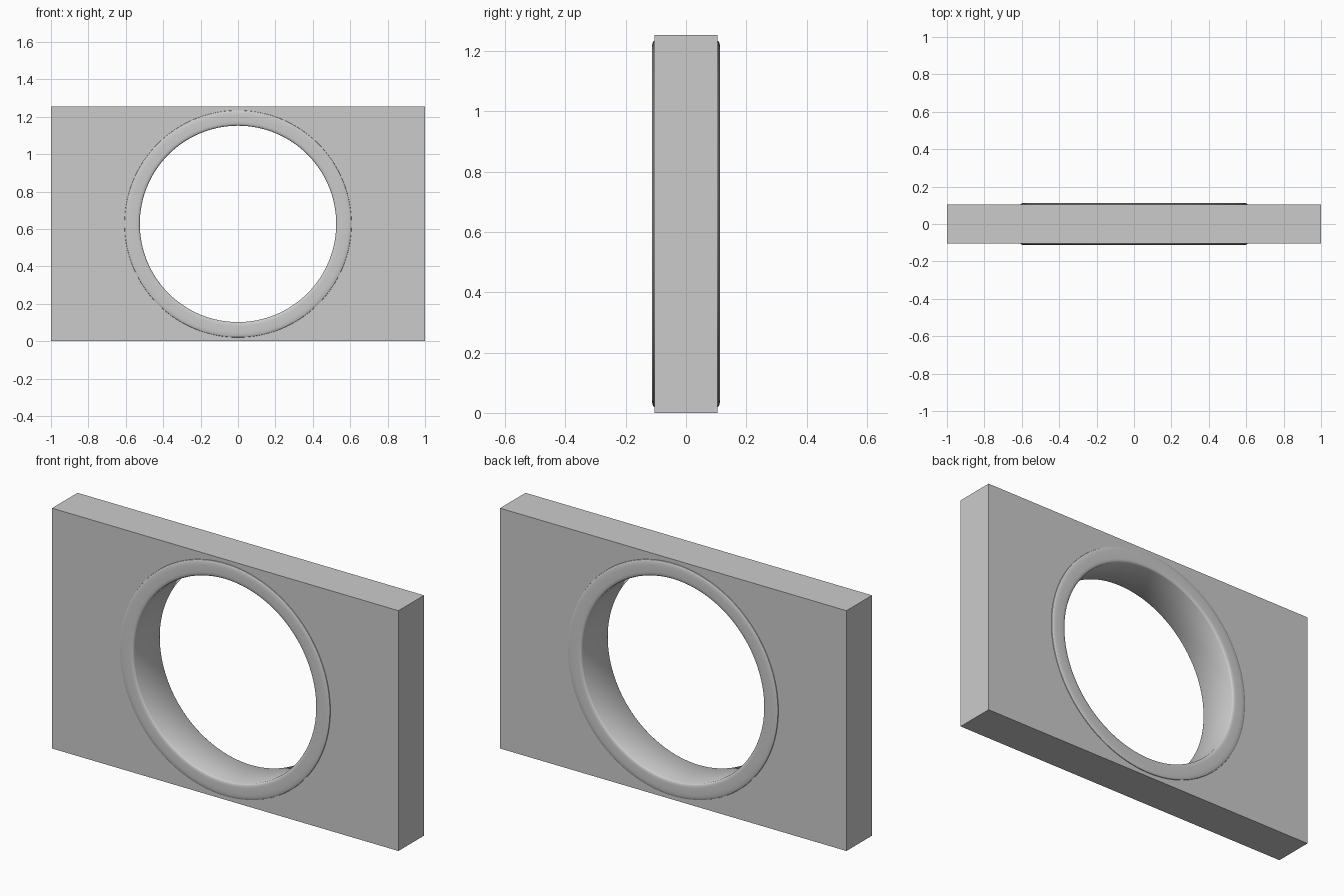
import bpy, bmesh, math

if "Cube" in bpy.data.objects:
    bpy.data.objects.remove(bpy.data.objects["Cube"])

W, H, D = 1.0, 0.627, 0.105          # half width, half height, half depth
CZ = H                               # opening centre height

# Angles around the opening, including the exact plate corners
corner = math.atan2(H, W)
angles = sorted([2 * math.pi * i / 128 for i in range(128)] +
                [corner, math.pi - corner, math.pi + corner, 2 * math.pi - corner])

bm = bmesh.new()


def circle_loop(r, y):
    return [bm.verts.new((r * math.cos(a), y, CZ + r * math.sin(a))) for a in angles]


def rect_loop(y):
    loop = []
    for a in angles:
        c, s = math.cos(a), math.sin(a)
        t = min(W / max(abs(c), 1e-9), H / max(abs(s), 1e-9))
        loop.append(bm.verts.new((t * c, y, CZ + t * s)))
    return loop


# Raised rim profile: (radius, y offset from the centre plane), outside to inside
rim = [(0.607, D), (0.606, 0.108), (0.602, 0.110), (0.594, 0.112), (0.580, 0.113),
       (0.545, 0.113), (0.534, 0.112), (0.528, 0.109), (0.525, 0.104)]

# Front face, rim, bore, back rim and back face as one closed skin
loops = [rect_loop(-D)]
loops += [circle_loop(r, -y) for r, y in rim]
loops += [circle_loop(r, y) for r, y in reversed(rim)]
loops.append(rect_loop(D))

n = len(angles)
for k, a in enumerate(loops):
    b = loops[(k + 1) % len(loops)]
    for i in range(n):
        j = (i + 1) % n
        bm.faces.new((a[i], a[j], b[j], b[i]))
bmesh.ops.recalc_face_normals(bm, faces=bm.faces)

mesh = bpy.data.meshes.new("plate_with_round_opening")
bm.to_mesh(mesh)
bm.free()
plate = bpy.data.objects.new("plate_with_round_opening", mesh)
bpy.context.collection.objects.link(plate)

# Smooth bore and rim, crisp plate edges
bpy.context.view_layer.objects.active = plate
plate.select_set(True)
bpy.ops.object.shade_smooth_by_angle(angle=math.radians(35))
